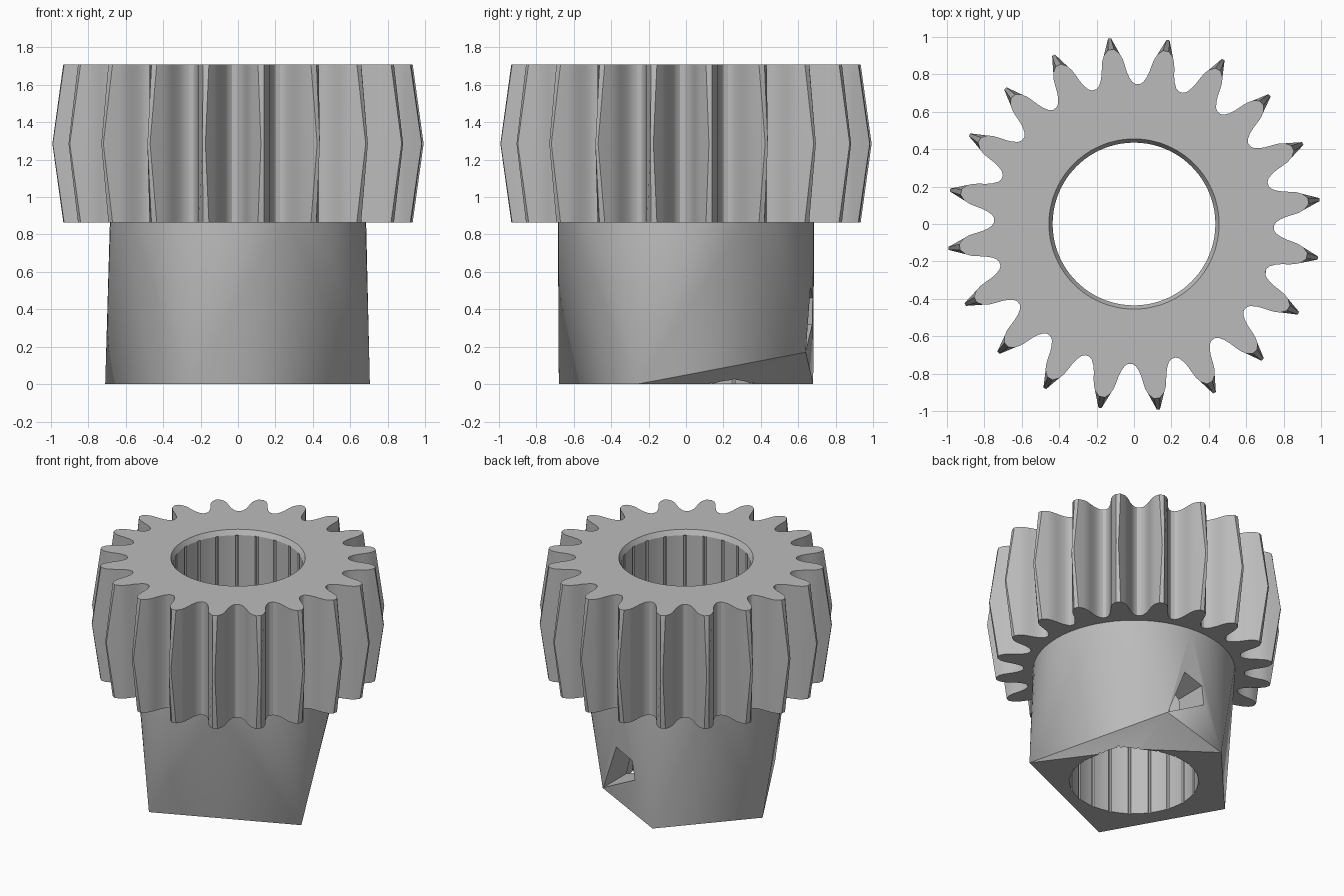
import bpy, bmesh
from math import sin, cos, pi, radians

if "Cube" in bpy.data.objects:
    bpy.data.objects.remove(bpy.data.objects["Cube"])

TEETH = 20
BASE, MID, TOP = 0.865, 1.285, 1.71
HUB_R, BORE_R = 0.685, 0.435

steel = bpy.data.materials.new("plain_grey")
steel.use_nodes = True
GREY = (0.5, 0.5, 0.5, 1)
steel.diffuse_color = GREY
steel.node_tree.nodes["Principled BSDF"].inputs["Base Color"].default_value = GREY


def make_object(name, bm):
    bmesh.ops.recalc_face_normals(bm, faces=bm.faces)
    mesh = bpy.data.meshes.new(name)
    bm.to_mesh(mesh)
    bm.free()
    mesh.materials.append(steel)
    obj = bpy.data.objects.new(name, mesh)
    bpy.context.collection.objects.link(obj)
    return obj


def loft(name, rings):
    """Closed solid through rings that have equal point counts."""
    bm = bmesh.new()
    loops = [[bm.verts.new(p) for p in ring] for ring in rings]
    n = len(loops[0])
    for a, b in zip(loops, loops[1:]):
        for i in range(n):
            j = (i + 1) % n
            bm.faces.new((a[i], a[j], b[j], b[i]))
    bm.faces.new(loops[0])
    bm.faces.new(loops[-1])
    return make_object(name, bm)


def polar(r, a, z):
    return (r * cos(a), r * sin(a), z)


def cut(obj, cutter):
    mod = obj.modifiers.new("cut", "BOOLEAN")
    mod.operation = "DIFFERENCE"
    mod.solver = "EXACT"
    mod.object = cutter
    bpy.context.view_layer.objects.active = obj
    bpy.ops.object.modifier_apply(modifier=mod.name)


def gear_ring(z, tip_r, tip_w):
    # half tooth from tip to valley: (half width, radius)
    half = [(tip_w, tip_r), (0.042, 0.915), (0.055, 0.885), (0.062, 0.85),
            (0.068, 0.815), (0.077, 0.785), (0.090, 0.76), (0.106, 0.748)]
    tooth = [(-w / r, r) for w, r in reversed(half)] + [(w / r, r) for w, r in half]
    return [polar(r, radians(7.5) + 2 * pi * k / TEETH + a, z)
            for k in range(TEETH) for a, r in tooth]


# Toothed wheel, with teeth swelling to a peak at mid height
gear = loft("gear", [gear_ring(BASE, 0.94, 0.016),
                     gear_ring(MID, 1.0, 0.008),
                     gear_ring(TOP, 0.94, 0.016)])

# Hub: round at the top, drawn down to a few uneven corners
bm = bmesh.new()
for i in range(64):
    bm.verts.new(polar(HUB_R, 2 * pi * i / 64, BASE))
for corner in [(0.705, -0.26, 0), (-0.26, -0.68, 0), (-0.71, 0.11, 0),
               (-0.2, 0.68, 0), (0.25, 0.36, 0), (0.24, 0.64, 0.17)]:
    bm.verts.new(corner)
bmesh.ops.convex_hull(bm, input=bm.verts)
hub = make_object("hub", bm)

# Screw hole through the back of the hub
hole = [(0.235, 0.175), (0.11, 0.52), (-0.03, 0.46), (-0.05, 0.32)]
screw_cutter = loft("screw_hole_cutter", [[(x, y, z) for x, z in hole] for y in (0.3, 0.9)])
cut(hub, screw_cutter)


def bore_ring(z, r, groove):
    # round bore with one narrow groove per tooth
    ring = []
    for k in range(TEETH):
        start = 2 * pi * k / TEETH
        ring += [polar(r + groove, start + s * 0.012, z) for s in (-1, 1)]
        ring += [polar(r, start + 2 * pi / TEETH * f, z) for f in (0.08, 0.3, 0.5, 0.7, 0.92)]
    return ring


# Bore with a chamfered mouth
bore_cutter = loft("bore_cutter", [bore_ring(-0.1, BORE_R, 0.008),
                                   bore_ring(TOP - 0.04, BORE_R, 0.008),
                                   bore_ring(TOP - 0.035, BORE_R, 0),
                                   bore_ring(TOP, 0.455, 0),
                                   bore_ring(TOP + 0.1, 0.455, 0)])
for part in (gear, hub):
    cut(part, bore_cutter)
for helper in (screw_cutter, bore_cutter):
    bpy.data.objects.remove(helper)

# Drop the hidden joint face on top of the hub
bm = bmesh.new()
bm.from_mesh(hub.data)
hidden = [f for f in bm.faces if all(v.co.z > BASE - 0.001 for v in f.verts)]
bmesh.ops.delete(bm, geom=hidden, context="FACES")
bm.to_mesh(hub.data)
bm.free()

# Smooth shading with crisp edges
for part in (gear, hub):
    bpy.ops.object.select_all(action="DESELECT")
    part.select_set(True)
    bpy.context.view_layer.objects.active = part
    bpy.ops.object.shade_smooth_by_angle(angle=radians(25))
